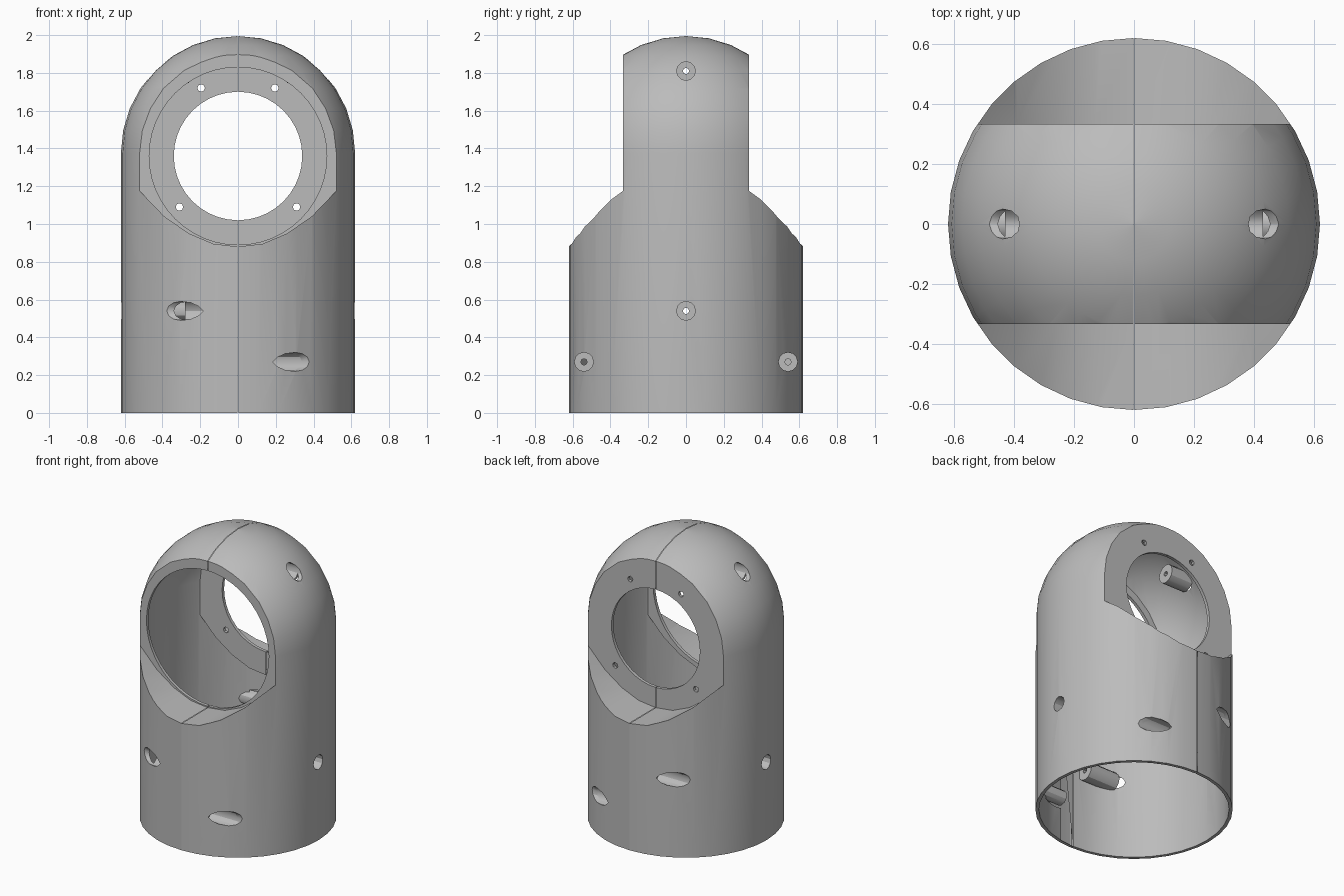
import bpy
import bmesh
from math import sin, cos, pi
from mathutils import Matrix

if "Cube" in bpy.data.objects:
    bpy.data.objects.remove(bpy.data.objects["Cube"])

R, DOME_Z, FLAT, EYE_Z = 0.62, 1.375, 0.333, 1.36

grey = bpy.data.materials.new("plain grey")
grey.use_nodes = True
grey.diffuse_color = (0.5, 0.5, 0.5, 1)
grey.node_tree.nodes["Principled BSDF"].inputs["Base Color"].default_value = grey.diffuse_color


def mesh_object(name, verts, faces):
    me = bpy.data.meshes.new(name)
    me.from_pydata(verts, [], faces)
    me.materials.append(grey)
    ob = bpy.data.objects.new(name, me)
    bpy.context.collection.objects.link(ob)
    return ob


def combine(ob, other, op="DIFFERENCE"):
    """Boolean the second object into the first and drop it."""
    mod = ob.modifiers.new("cut", "BOOLEAN")
    mod.operation, mod.object, mod.solver = op, other, "EXACT"
    bpy.context.view_layer.objects.active = ob
    bpy.ops.object.modifier_apply(modifier=mod.name)
    bpy.data.objects.remove(other)


def prism(name, outline, y0, y1):
    """Closed x/z outline, counter-clockwise seen from -y, extruded along y."""
    n = len(outline)
    verts = [(x, y, z) for y in (y0, y1) for x, z in outline]
    faces = [tuple(range(n)), tuple(range(2 * n - 1, n - 1, -1))]
    faces += [(i, i + n, (i + 1) % n + n, (i + 1) % n) for i in range(n)]
    return mesh_object(name, verts, faces)


def disc(r, x, z, sides):
    return [(x + r * cos(2 * pi * i / sides), z + r * sin(2 * pi * i / sides))
            for i in range(sides)]


def rod_x(name, r, x0, x1, y, z, sides=12):
    """Cylinder running along x."""
    ob = prism(name, disc(r, 0, z, sides), -x1, -x0)
    ob.data.transform(Matrix.Translation((0, y, 0)) @ Matrix.Rotation(pi / 2, 4, "Z"))
    return ob


def body(name, inset, bottom):
    """Domed column with a flat, scooped front and back."""
    r, sides, rows = R - inset, 36, 8
    rings = [(r, bottom)] + [(r * cos(a), DOME_Z + r * sin(a))
                             for a in (pi / 2 * k / rows for k in range(rows))]
    verts = [(q * cos(2 * pi * i / sides), q * sin(2 * pi * i / sides), z)
             for q, z in rings for i in range(sides)]
    top = len(verts)
    verts.append((0, 0, DOME_Z + r))
    faces = [tuple(reversed(range(sides)))]
    for k in range(rows):
        for i in range(sides):
            a, b = k * sides + i, k * sides + (i + 1) % sides
            faces.append((a, b, b + sides, a + sides))
    faces += [(rows * sides + i, rows * sides + (i + 1) % sides, top) for i in range(sides)]
    ob = mesh_object(name, verts, faces)
    # U-shaped scoop, open at the top
    half = [(0.13, 0.895), (0.26, 0.95), (0.39, 1.04), (0.53, 1.185), (0.8, 1.5), (0.8, 2.3)]
    scoop = [(-x, z) for x, z in reversed(half)] + [(0, 0.88)] + half
    scoop = [(x, z - inset) for x, z in scoop]
    for y0, y1 in ((-1, inset - FLAT), (FLAT - inset, 1)):
        combine(ob, prism("scoop", scoop, y0, y1))
    return ob


# hollow shell
shell = body("shell", 0, 0)
combine(shell, body("cavity", 0.022, -0.1))

# screw bosses: side, outer x, inner x, y, z, depth of the counterbore floor
bosses = [(s, 0.43, 0.26, 0, 1.81, 0.33) for s in (-1, 1)]
bosses += [(s, 0.6, 0.42, 0, 0.54, 0.51) for s in (-1, 1)]
bosses += [(1, 0.28, 0.05, y, 0.27, 0.14) for y in (-0.54, 0.54)]
bosses += [(-1, 0.28, 0.05, y, 0.54, 0.14) for y in (-0.54, 0.54)]
for s, outer, inner, y, z, floor in bosses:
    lo, hi = sorted((s * inner, s * outer))
    boss = rod_x("boss", 0.064, lo, hi, y, z)
    combine(boss, body("trim", 0.004, 0.01), "INTERSECT")
    combine(shell, boss, "UNION")
for s, outer, inner, y, z, floor in bosses:
    lo, hi = sorted((s * floor, s * 0.8))
    combine(shell, rod_x("counterbore", 0.05, lo, hi, y, z))
    lo, hi = sorted((s * (inner - 0.03), s * (floor + 0.02)))
    combine(shell, rod_x("screw_hole", 0.017, lo, hi, y, z, 8))

# wide front opening, smaller back opening with four fixing holes
combine(shell, prism("front_opening", disc(0.47, 0, EYE_Z, 48), -0.5, -0.2))
combine(shell, prism("back_opening", disc(0.34, 0, EYE_Z, 40), 0.2, 0.5))
for x, z in ((0.195, 1.72), (0.31, 1.09)):
    for s in (-1, 1):
        combine(shell, prism("fixing_hole", disc(0.02, s * x, z, 8), 0.2, 0.5))

# split into two halves with a fine seam
for name, s in (("left_half", 1), ("right_half", -1)):
    part = shell.copy()
    part.data = shell.data.copy()
    part.name = part.data.name = name
    bpy.context.collection.objects.link(part)
    bm = bmesh.new()
    bm.from_mesh(part.data)
    bmesh.ops.bisect_plane(bm, geom=bm.verts[:] + bm.edges[:] + bm.faces[:],
                           plane_co=(s * 0.0015, 0, 0), plane_no=(s, 0, 0), clear_inner=True)
    bm.to_mesh(part.data)
    bm.free()
    bpy.ops.object.select_all(action="DESELECT")
    part.select_set(True)
    bpy.context.view_layer.objects.active = part
    bpy.ops.object.shade_smooth_by_angle(angle=pi / 6)
bpy.data.objects.remove(shell)
